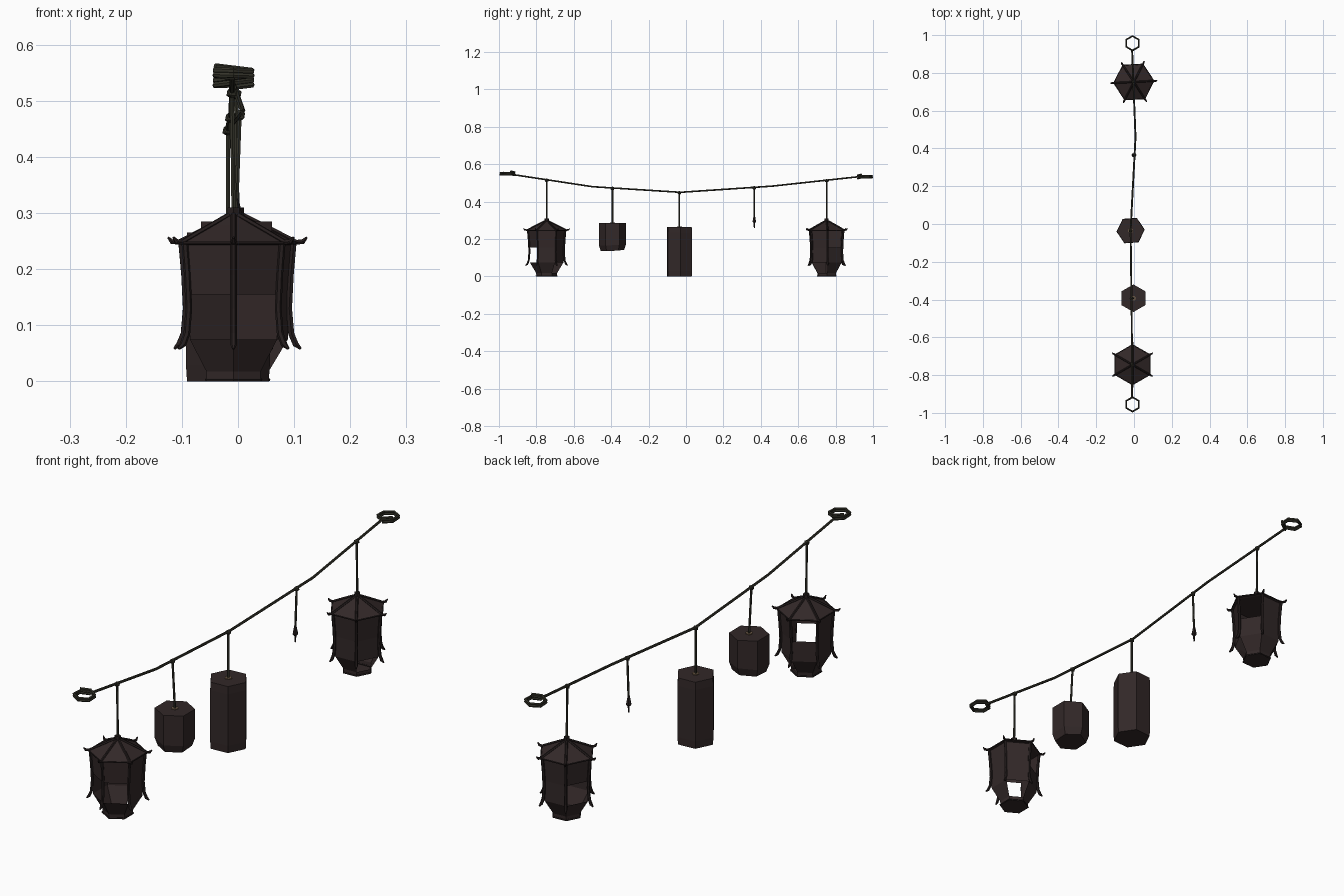
import bpy, bmesh, math
from mathutils import Vector

if "Cube" in bpy.data.objects:
    bpy.data.objects.remove(bpy.data.objects["Cube"])


def material(name, rgb):
    m = bpy.data.materials.new(name)
    m.diffuse_color = (*rgb, 1)
    m.use_nodes = True
    m.node_tree.nodes["Principled BSDF"].inputs["Base Color"].default_value = m.diffuse_color
    return m


PANEL = material("dark brown panel", (0.032, 0.021, 0.021))
FRAME = material("darker frame", (0.019, 0.013, 0.013))
ROPE = material("dark olive rope", (0.036, 0.035, 0.024))
TAN = material("tan cap", (0.15, 0.10, 0.06))


def mesh_object(name, bm, mat):
    bmesh.ops.recalc_face_normals(bm, faces=bm.faces)
    me = bpy.data.meshes.new(name)
    bm.to_mesh(me)
    bm.free()
    me.materials.append(mat)
    ob = bpy.data.objects.new(name, me)
    bpy.context.collection.objects.link(ob)
    return ob


def polar(c, r, z, deg):
    a = math.radians(deg)
    return Vector((c[0] + r * math.cos(a), c[1] + r * math.sin(a), z))


def tubes(name, paths, radius, mat, taper=1.0):
    """One curve object holding several thin rods."""
    cu = bpy.data.curves.new(name, 'CURVE')
    cu.dimensions = '3D'
    cu.bevel_depth = radius
    cu.bevel_resolution = 1
    cu.use_fill_caps = True
    for path in paths:
        sp = cu.splines.new('POLY')
        sp.points.add(len(path) - 1)
        for i, p in enumerate(path):
            sp.points[i].co = (*p, 1)
        sp.points[-1].radius = taper
        sp.use_smooth = False
    cu.materials.append(mat)
    ob = bpy.data.objects.new(name, cu)
    bpy.context.collection.objects.link(ob)
    return ob


def hex_shell(name, c, rings, rot, mat, skip=(), cap_top=False, cap_bottom=False):
    """Six-sided shell from (radius, z); skip holds (row, side) panels left out."""
    bm = bmesh.new()
    rows = [[bm.verts.new(polar(c, r, z, rot + 60 * i)) for i in range(6)] for r, z in rings]
    for k in range(len(rows) - 1):
        for i in range(6):
            if (k, i) not in skip:
                j = (i + 1) % 6
                bm.faces.new((rows[k][i], rows[k][j], rows[k + 1][j], rows[k + 1][i]))
    if cap_bottom:
        bm.faces.new(rows[0])
    if cap_top:
        bm.faces.new(rows[-1])
    return mesh_object(name, bm, mat)


def knot(name, p, r, mat):
    bm = bmesh.new()
    bmesh.ops.create_icosphere(bm, subdivisions=1, radius=r)
    bmesh.ops.translate(bm, verts=bm.verts, vec=p)
    return mesh_object(name, bm, mat)


def pagoda(name, c, rot, skip):
    # walls: base, funnel, lower and upper panels
    hex_shell(name + "_walls", c, [(0.055, 0), (0.056, 0.018), (0.09, 0.075),
                                   (0.09, 0.155), (0.097, 0.246)], rot, PANEL, skip,
              cap_bottom=True)
    # sweeping roof and finial
    hex_shell(name + "_roof", c, [(0.095, 0.243), (0.108, 0.246), (0.07, 0.265), (0.04, 0.28),
                                  (0.012, 0.295)], rot, PANEL, cap_top=True, cap_bottom=True)
    hex_shell(name + "_finial", c, [(0.012, 0.29), (0.012, 0.31)], rot, FRAME,
              cap_top=True, cap_bottom=True)
    # roof ribs with upturned tips, corner posts with flared feet
    ribs, posts, hoops = [], [], []
    for i in range(6):
        a = rot + 60 * i
        ribs.append([polar(c, r, z, a) for r, z in
                     ((0.01, 0.296), (0.04, 0.281), (0.07, 0.266), (0.105, 0.248),
                      (0.117, 0.249), (0.124, 0.257))])
        posts.append([polar(c, r, z, a) for r, z in
                      ((0.1, 0.246), (0.095, 0.19), (0.092, 0.13), (0.096, 0.085),
                       (0.104, 0.066), (0.113, 0.058))])
    for r, z in ((0.106, 0.247), (0.056, 0.003)):
        hoops.append([polar(c, r, z, rot + 60 * i) for i in range(7)])
    tubes(name + "_roof_ribs", ribs, 0.005, FRAME, 0.4)
    tubes(name + "_corner_posts", posts, 0.006, FRAME, 0.4)
    tubes(name + "_edge_trim", hoops, 0.003, FRAME)


# main sagging rope
rope_pts = [(-0.01, -0.915, 0.543), (-0.012, -0.5, 0.48), (-0.018, -0.03, 0.45),
            (0.008, 0.46, 0.483), (-0.01, 0.92, 0.533)]
tubes("main_rope", [rope_pts], 0.005, ROPE)


def rope_at(y):
    for a, b in zip(rope_pts, rope_pts[1:]):
        if a[1] <= y <= b[1]:
            return Vector(a).lerp(Vector(b), (y - a[1]) / (b[1] - a[1]))


# six-sided rope coils at both ends
for name, y, z, start in (("front_coil", -0.955, 0.541, 90), ("back_coil", 0.957, 0.524, -90)):
    path = [polar((-0.008, y), 0.038, z + 0.0085 * (i / 6) + 0.003 * math.sin(i * math.pi / 3),
                  start + 60 * i) for i in range(14)]
    tubes(name, [path], 0.005, ROPE)

# two pagoda lanterns with missing panels (row 0 base, 1 funnel, 2 lower, 3 upper)
FRONT, BACK = (-0.008, -0.745), (-0.001, 0.752)
pagoda("front_lantern", FRONT, 30, {(1, 0), (3, 1), (2, 3), (2, 4)})
pagoda("back_lantern", BACK, 3, {(3, 0), (2, 2), (1, 5)})

# short and tall plain lanterns
SHORT, TALL = (-0.003, -0.393), (-0.018, -0.035)
short = hex_shell("short_lantern", SHORT, [(0.062, 0.135), (0.073, 0.165), (0.073, 0.285)], 30, PANEL,
                  cap_top=True, cap_bottom=True)
for v in short.data.vertices:          # slanted underside
    if v.co.z < 0.17:
        v.co.z += 0.12 * max(0, v.co.y - SHORT[1])
hex_shell("tall_lantern", TALL, [(0.073, 0), (0.075, 0.03), (0.075, 0.235), (0.073, 0.265)], 4, PANEL,
          cap_top=True, cap_bottom=True)
for name, c, z in (("short_cap", SHORT, 0.285), ("tall_cap", TALL, 0.265)):
    hex_shell(name, c, [(0.014, z - 0.004), (0.014, z + 0.003)], 10, TAN, cap_top=True, cap_bottom=True)

# hanging cords and knots
for name, c, z in (("front", FRONT, 0.3), ("short", SHORT, 0.285), ("tall", TALL, 0.265),
                   ("back", BACK, 0.3), ("empty", (-0.003, 0.365), 0.31)):
    top = rope_at(c[1])
    knot(name + "_knot", top - Vector((0, 0, 0.003)), 0.011, ROPE)
    tubes(name + "_cord", [[top, Vector((c[0], c[1], z))]], 0.0042, ROPE)

# bare hook on the empty cord
hex_shell("hook_plumb", (-0.003, 0.365), [(0.003, 0.26), (0.004, 0.285), (0.011, 0.292), (0.004, 0.328)],
          0, FRAME, cap_top=True, cap_bottom=True)
